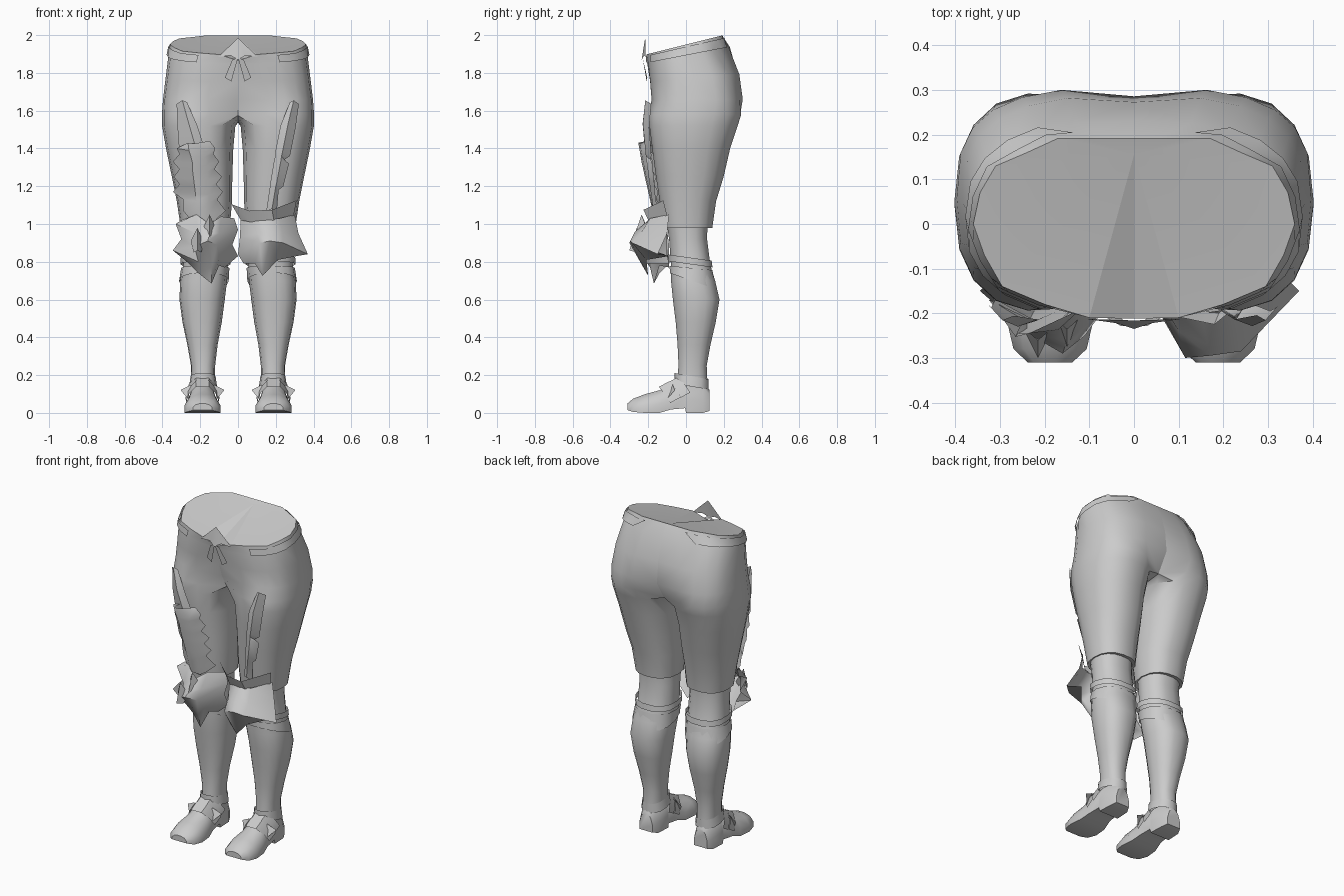
import bpy, bmesh, math

grey = bpy.data.materials.new("warm_grey")
grey.diffuse_color = (0.6, 0.6, 0.6, 1)


def make(name, rows, closed=False, caps=False, side=1, angle=50, axis=.18, more=None):
    """Skin rows of points into a surface; more = further closed rows; side=-1 mirrors."""
    bm = bmesh.new()

    def skin(rows, closed):
        vs = [[bm.verts.new((x * side, y, z)) for x, y, z in r] for r in rows]
        n = len(rows[0])
        for a, b in zip(vs, vs[1:]):
            for i in range(n if closed else n - 1):
                j = (i + 1) % n
                bm.faces.new((a[i], a[j], b[j], b[i]))
        return vs

    vs = skin(rows, closed)
    if more:
        skin(more, True)
    if caps:
        bm.faces.new(vs[0])
        bm.faces.new(vs[-1])
    bmesh.ops.remove_doubles(bm, verts=bm.verts, dist=0.0005)
    bmesh.ops.recalc_face_normals(bm, faces=bm.faces)
    # Open sheets face away from the leg axis, or upward
    if not caps:
        out = 0
        for f in bm.faces:
            c = f.calc_center_median()
            out += f.calc_area() * (f.normal.x * (c.x - axis * side) + f.normal.y * c.y
                                    + f.normal.z * .05)
        if out < 0:
            bmesh.ops.reverse_faces(bm, faces=bm.faces)
    me = bpy.data.meshes.new(name)
    bm.to_mesh(me)
    bm.free()
    me.materials.append(grey)
    ob = bpy.data.objects.new(name, me)
    bpy.context.collection.objects.link(ob)
    bpy.ops.object.select_all(action='DESELECT')
    ob.select_set(True)
    bpy.context.view_layer.objects.active = ob
    bpy.ops.object.shade_smooth_by_angle(angle=math.radians(angle))
    return ob


def arc(sec, a0, a1, n, off=0.0, tilt=0.0, p=0.85):
    """Points on a rounded section (z, centre x, x radius, front y, back y)."""
    z, cx, rx, yf, yb = sec
    cy, ry = (yf + yb) / 2, (yb - yf) / 2
    out = []
    for i in range(n):
        t = math.radians(a0 + (a1 - a0) * i / (n - 1))
        c, s = math.cos(t), math.sin(t)
        x = cx + (rx + off) * math.copysign(abs(c) ** p, c)
        y = cy + (ry + off) * math.copysign(abs(s) ** p, s)
        out.append((x, y, z + tilt * y))
    return out


def ring(sec, n, off=0.0, tilt=0.0):
    return arc(sec, 0, 360 - 360 / n, n, off, tilt)


def leg_ring(sec):
    """Thirteen outer points, front to back, then three inner ones."""
    return arc(sec, -125, 125, 13) + arc(sec, 152.5, 207.5, 3)


def at(secs, z):
    """Interpolate a section at height z (sections run downward)."""
    for a, b in zip(secs, secs[1:]):
        if a[0] >= z >= b[0]:
            t = (a[0] - z) / (a[0] - b[0])
            return tuple(u + (v - u) * t for u, v in zip(a, b))
    return secs[0] if z > secs[0][0] else secs[-1]


# Waist outline of one half, front to back
waist = [(0, -.212), (.1, -.21), (.2, -.18), (.295, -.14), (.335, -.07), (.36, 0), (.345, .07),
         (.31, .13), (.24, .16), (.17, .192), (.11, .192), (.055, .192), (0, .192)]
rim = [(x, y, 1.95 + .25 * y) for x, y in waist]
rim[0] = (0, -.212, 1.865)

# Hip sections: section, tilt, roundness, centre dip at the front and back
hip_rows = [rim]
for sec, tilt, p, df, db in (((1.89, 0, .368, -.205, .232), .2, .78, 0, 0),
                             ((1.77, 0, .383, -.195, .288), .08, .70, .005, .015),
                             ((1.66, 0, .397, -.188, .306), 0, .66, .03, .02)):
    r = arc(sec, -90, 90, 13, 0, tilt, p)
    r[0] = (0, r[0][1] + df, r[0][2])
    r[-1] = (0, r[-1][1] - db, r[-1][2])
    hip_rows.append(r)

# Leg sections from thigh to ankle
thigh = [(1.80, .19, .19, -.18, .22), (1.72, .197, .200, -.19, .28),
         (1.62, .205, .198, -.195, .306), (1.52, .208, .194, -.195, .275),
         (1.40, .203, .178, -.18, .235), (1.25, .19, .160, -.16, .20),
         (1.12, .178, .146, -.14, .16), (0.98, .173, .130, -.12, .14)]
shin = [(0.985, .173, .117, -.10, .114), (0.92, .172, .115, -.09, .112),
        (0.78, .172, .118, -.08, .13), (0.70, .182, .124, -.08, .155),
        (0.60, .19, .120, -.07, .178), (0.48, .19, .104, -.055, .158),
        (0.36, .188, .080, -.045, .13), (0.25, .185, .064, -.04, .11),
        (0.14, .185, .062, -.05, .115)]

# Crotch row joins the hip halves to the legs
crotch = leg_ring(at(thigh, 1.58))
crotch[0], crotch[12] = (0, -.11, 1.575), (0, .215, 1.545)
crotch[13:] = [(0, .13, 1.535), (0, .05, 1.54), (0, -.03, 1.56)]
hip_rows.append(crotch[:13])
legs = [crotch] + [leg_ring(s) for s in thigh[3:] + shin]

# Thigh wrap: height, start and end angle around the leg (-90 is front)
wrap = [(1.76, -80, -66), (1.72, -96, -42), (1.67, -110, -14), (1.61, -120, -2),
        (1.54, -135, 10), (1.40, -150, 20), (1.25, -162, 36), (1.12, -175, 58),
        (1.03, -185, 75)]

# Foot slices from heel to toe: y, half width, bottom, top
foot = [(.125, .045, .01, .12), (.09, .062, 0, .17), (.0, .066, .0, .19),
        (-.005, .066, .025, .19), (-.08, .074, .018, .155), (-.14, .088, .0, .12),
        (-.22, .096, .0, .098), (-.28, .082, .005, .075), (-.31, .05, .015, .05)]

for side, tag in ((1, "left"), (-1, "right")):
    make(tag + "_hip_and_leg", hip_rows, side=side, more=legs)

    # Waist cap half, with a sunken wedge in front
    hub = (0, .155, 1.985)
    make(tag + "_waist_cap", [rim, [hub] * 13], side=side, angle=15, axis=0)

    # Flat knee strap, and a boot cuff dipping at the back
    make(tag + "_knee_strap", [ring(at(shin, z), 14, .014, -.14) for z in (.825, .79)],
         True, side=side)
    make(tag + "_boot_cuff", [ring(at(shin, .77), 14, .009, -.1),
                              ring(at(shin, .71), 14, .008, -.35)], True, side=side)

    # Belt half, open at front and back
    make(tag + "_belt", [[tuple(u + (v - u) * f for u, v in zip((a[0] * 1.03, a[1] * 1.05, a[2]),
                                                                (b[0] * 1.03, b[1] * 1.04, b[2])))
                          for a, b in list(zip(rim, hip_rows[1]))[2:11]]
                         for f in (.2, .95)], side=side, axis=0)

    # Shoe
    rows = []
    for y, w, b, t in foot:
        prof = ((-1, 0), (-1, .4), (-.72, .8), (-.25, 1), (.25, 1), (.72, .8), (1, .4), (1, 0))
        rows.append([(.188 + w * u, y, b + (t - b) * v) for u, v in prof])
    make(tag + "_shoe", rows, True, True, side, angle=40)

    # Ankle cuff, rising toward the front
    make(tag + "_ankle_cuff", [ring((z, .185, r, -.06, .12), 12, 0, -.18)
                               for z, r in ((.20, .066), (.145, .074))], True, side=side)

    # Overlapping instep straps with pointed ears
    for y, w, z in ((-.065, .085, .168), (-.115, .09, .143)):
        rows = []
        for dy, dz, e in ((.028, .03, 1.0), (-.028, 0, .96)):
            rows.append([(.188 + w * u * e, y + dy + back, z + dz - drop) for u, back, drop in
                         ((-1.0, .06, .09), (-.85, .03, .045), (-.4, 0, .005),
                          (.4, 0, .005), (.85, .03, .045), (1.0, .06, .09))])
        make(tag + "_instep_strap", rows, side=side)
    for u in (-1, 1):
        make(tag + "_instep_spike",
             [[(.188 + u * .06, -.07, .15), (.188 + u * .115, -.06, .122)],
              [(.188 + u * .075, -.10, .075), (.188 + u * .115, -.06, .118)]], side=side)

# Buckle and ribbon tails on the waist front
make("buckle", [[(-.105, -.213, 1.885), (0, -.216, 1.985), (.105, -.213, 1.885)],
                [(-.04, -.222, 1.892), (0, -.235, 1.87), (.04, -.222, 1.892)]],
     angle=25, axis=0)
for s in (1, -1):
    make("ribbon_tail", [[(0, -.23, 1.88), (.03, -.228, 1.87)],
                         [(.035, -.208, 1.755), (.07, -.205, 1.775)]], side=s, axis=0)


def on_thigh(x, z, off):
    """Point at x, z lifted in front of the thigh wrap."""
    _, cx, rx, yf, yb = at(thigh, z)
    u = min(abs((x - cx) / (rx + .02)), .985)
    cy, ry = (yf + yb) / 2, (yb - yf) / 2 + .013 + off
    return (x, cy - ry * (1 - u ** (2 / .85)) ** .425, z)


def ridge(name, table, side):
    """Raised blade on the thigh: height, inner, crest and outer x."""
    make(name, [[on_thigh(a, z - .01, .006), on_thigh(b, z, .026), on_thigh(c, z - .02, .006)]
                for z, a, b, c in table], side=side, angle=40)


# Left thigh ridge with a stepped outer edge
ridge("left_thigh_ridge", [(1.655, .275, .295, .322), (1.53, .225, .265, .305),
                           (1.38, .195, .235, .275), (1.36, .195, .23, .245),
                           (1.34, .19, .228, .27), (1.22, .17, .205, .24),
                           (1.20, .168, .20, .215), (1.08, .15, .18, .205)], 1)
# Right thigh ridge and jagged plate
ridge("right_thigh_ridge", [(1.655, .27, .295, .325), (1.53, .215, .26, .32),
                            (1.39, .17, .22, .31)], -1)
jag = [(1.44, .15, .235, .265, .245), (1.40, .12, .17, .26, .325), (1.37, .13, .18, .25, .31),
       (1.33, .10, .165, .24, .345), (1.29, .125, .165, .24, .31), (1.25, .085, .16, .235, .34),
       (1.21, .115, .155, .23, .31), (1.17, .08, .15, .225, .345), (1.13, .11, .15, .22, .29),
       (1.07, .065, .15, .215, .29), (1.02, .12, .15, .21, .25)]
make("right_thigh_plate",
     [[on_thigh(a, z, .012), on_thigh(b, z - .015, .025 + .06 * (z - 1.02)),
       on_thigh(c, z - .01, .03 + .08 * (z - 1.02)), on_thigh(d, z, .012)]
      for z, a, b, c, d in jag], side=-1, angle=45)

# Left knee guard: flared rim above a bulging cap
make("left_knee_rim",
     [[(-.035, -.13, 1.105), (.06, -.20, 1.07), (.18, -.225, 1.075), (.31, -.12, 1.125)],
      [(.015, -.12, 1.02), (.07, -.18, 1.01), (.19, -.20, 1.02), (.295, -.10, 1.045)]])
make("left_knee_cap",
     [[(.015, -.10, 1.03), (.08, -.18, 1.015), (.15, -.20, 1.02), (.22, -.19, 1.03), (.30, -.09, 1.05)],
      [(.01, -.10, .93), (.10, -.24, .95), (.165, -.27, .96), (.235, -.24, .95), (.32, -.10, .95)],
      [(.00, -.10, .84), (.115, -.30, .90), (.17, -.295, .91), (.24, -.285, .90), (.37, -.15, .84)],
      [(.03, -.09, .79), (.09, -.21, .79), (.13, -.20, .725), (.21, -.21, .81), (.31, -.09, .83)]],
     angle=60)

# Right knee guard: spiked cap with a centre blade and side wings
make("right_knee_cap",
     [[(.02, -.09, 1.03), (.09, -.17, 1.04), (.15, -.21, 1.0), (.22, -.17, 1.05), (.30, -.09, 1.02)],
      [(.00, -.10, .97), (.10, -.22, .95), (.15, -.26, .95), (.22, -.22, .95), (.33, -.13, 1.0)],
      [(.03, -.09, .89), (.11, -.25, .89), (.16, -.29, .91), (.23, -.25, .88), (.30, -.10, .92)],
      [(.00, -.09, .83), (.10, -.19, .82), (.14, -.19, .77), (.21, -.19, .80), (.345, -.15, .86)],
      [(.07, -.09, .77), (.10, -.14, .78), (.14, -.17, .685), (.21, -.14, .74), (.27, -.08, .80)]],
     side=-1, angle=45)
for x, z, y in ((.15, 1.05, -.225), (.215, .98, -.25)):
    make("right_knee_spike", [[(x - .035, y + .02, z - .08), (x, y - .01, z), (x + .035, y + .02, z - .07)],
                              [(x - .02, y - .01, z - .13), (x, y - .05, z - .12), (x + .02, y - .01, z - .13)]],
         side=-1, angle=25)
